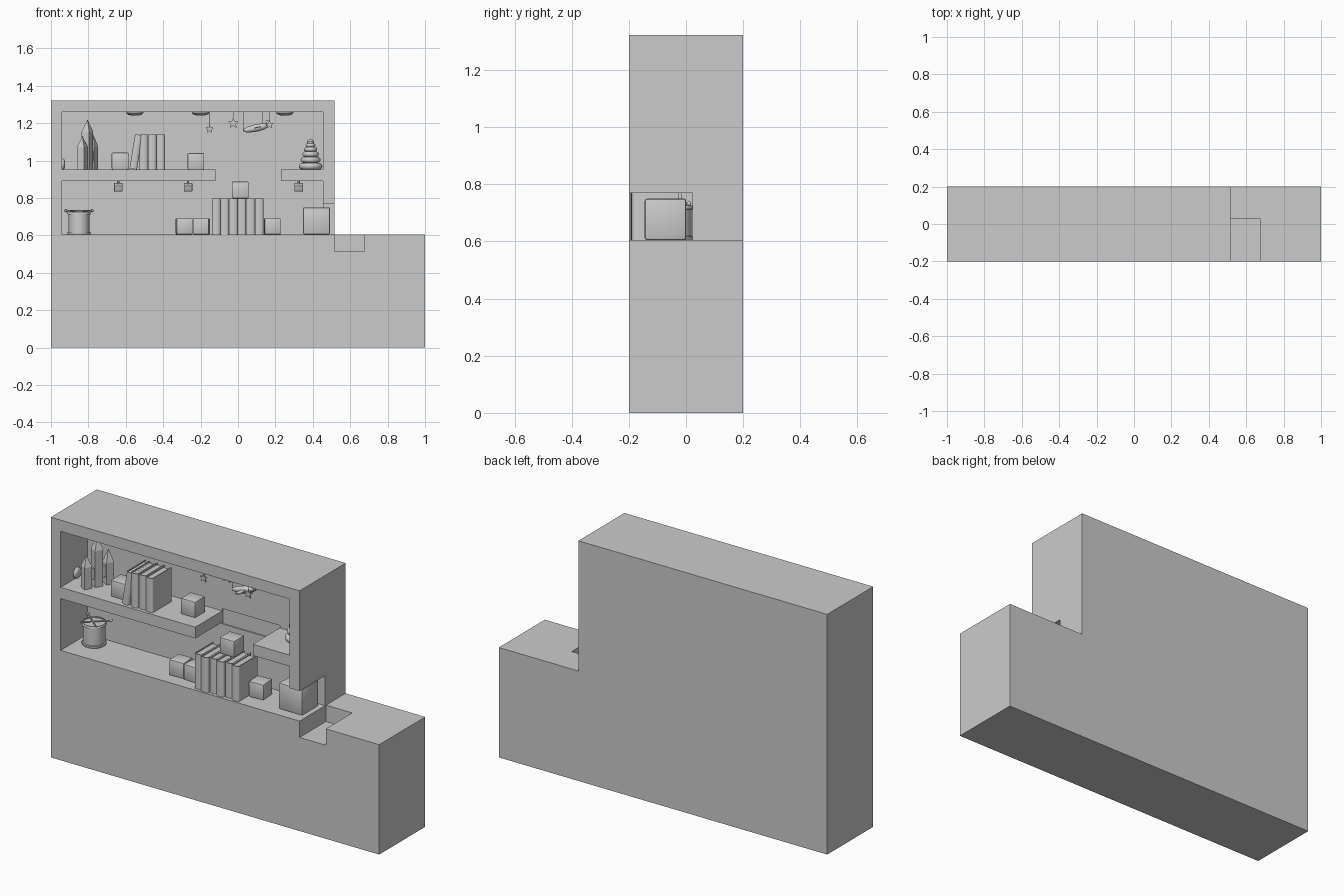
import bpy, bmesh, math
from mathutils import Matrix, Vector

if "Cube" in bpy.data.objects:
    bpy.data.objects.remove(bpy.data.objects["Cube"])

def finish(name, bm, loc=(0, 0, 0), rot=(0, 0, 0), smooth=False):
    bmesh.ops.recalc_face_normals(bm, faces=bm.faces)
    me = bpy.data.meshes.new(name)
    bm.to_mesh(me)
    bm.free()
    ob = bpy.data.objects.new(name, me)
    bpy.context.collection.objects.link(ob)
    ob.location, ob.rotation_euler = loc, rot
    if smooth:
        bpy.ops.object.select_all(action='DESELECT')
        bpy.context.view_layer.objects.active = ob
        ob.select_set(True)
        bpy.ops.object.shade_smooth_by_angle(angle=math.radians(40))
    return ob

def box(name, size, loc, rot=(0, 0, 0), bevel=0):
    bm = bmesh.new()
    bmesh.ops.create_cube(bm, size=1, matrix=Matrix.Diagonal((*size, 1)))
    if bevel:
        bmesh.ops.bevel(bm, geom=bm.edges[:], offset=bevel, segments=2, profile=0.5, affect='EDGES')
    return finish(name, bm, loc, rot, bool(bevel))

def span(name, x0, x1, y0, y1, z0, z1):
    return box(name, (x1 - x0, y1 - y0, z1 - z0), ((x0 + x1) / 2, (y0 + y1) / 2, (z0 + z1) / 2))

def prism(name, pts, vec, loc=(0, 0, 0), rot=(0, 0, 0), smooth=False):
    bm = bmesh.new()
    f = bm.faces.new([bm.verts.new(p) for p in pts])
    ext = bmesh.ops.extrude_face_region(bm, geom=[f])
    bmesh.ops.translate(bm, vec=vec, verts=[v for v in ext['geom'] if isinstance(v, bmesh.types.BMVert)])
    return finish(name, bm, loc, rot, smooth)

def lathe(name, profile, loc, rot=(0, 0, 0), n=32):
    bm = bmesh.new()
    vs = [bm.verts.new((r, 0, z)) for r, z in profile]
    es = [bm.edges.new(p) for p in zip(vs, vs[1:])]
    bmesh.ops.spin(bm, geom=vs + es, cent=(0, 0, 0), axis=(0, 0, 1), angle=2 * math.pi, steps=n)
    bmesh.ops.remove_doubles(bm, verts=bm.verts, dist=1e-5)
    return finish(name, bm, loc, rot, True)

def rod(name, a, b, r, n=8):
    a, b = Vector(a), Vector(b)
    d = b - a
    return lathe(name, [(0, 0), (r, 0), (r, d.length), (0, d.length)], a, d.to_track_quat('Z', 'Y').to_euler(), n)

# L-shaped cabinet with carved shelves, shelf gap, doorway and step
cabinet = prism('cabinet', [(x, -.2, z) for x, z in
                [(-1, 0), (1, 0), (1, .605), (.515, .605), (.515, 1.322), (-1, 1.322)]], (0, .4, 0))
for i, c in enumerate([(-.94, .455, -.3, .035, .605, .89), (-.94, .455, -.3, .035, .952, 1.26),
                       (-.12, .23, -.3, .042, .88, .965), (.44, .6, -.3, .022, .605, .77),
                       (.515, .675, -.3, .03, .515, .7)]):
    cut = span('cutter', *c)
    m = cabinet.modifiers.new('carve', 'BOOLEAN')
    m.object, m.operation, m.solver = cut, 'DIFFERENCE', 'EXACT'
    bpy.context.view_layer.objects.active = cabinet
    bpy.ops.object.modifier_apply(modifier=m.name)
    bpy.data.objects.remove(cut)

# Books: curved spine with two boards, and a page block
def book(x, y, z, w, h, depth=.165, tilt=0):
    def arc(hw, bulge):
        return [(-hw * math.cos(math.pi * k / 8), y0 - bulge * math.sin(math.pi * k / 8)) for k in range(9)]
    hw, t, y0 = w / 2, .005, .01
    outer = [(-hw, depth)] + arc(hw, .01) + [(hw, depth)]
    inner = [(hw - t, depth)] + arc(hw - t, .007)[::-1] + [(-hw + t, depth)]
    rot = (0, tilt, 0)
    prism('book_cover', [(a, b, 0) for a, b in outer + inner], (0, 0, h), (x, y, z), rot, True)
    off = Matrix.Rotation(tilt, 3, 'Y') @ Vector((0, depth / 2, h / 2))
    box('book_pages', (w - 2 * t, depth - .02, h - .012), Vector((x, y, z)) + off, rot)

for i, dy in enumerate((.01, 0, .012, .003, .014, .005)):
    book(-.117 + i * .046, -.195 + dy, .605, .045, .193)
for i in range(3):
    book(-.528 + .046 * (i + .5), -.187 + .006 * (i % 2), .952, .044, .188)
book(-.56, -.187, .955, .04, .185, tilt=.16)

# Toy blocks
for x, y, z, s, r in [(-.63, -.1, .952, .09, 0), (-.225, -.07, .952, .088, 0), (-.288, -.085, .605, .086, .06),
                      (-.196, -.09, .605, .086, -.06), (.012, -.07, .798, .09, 0), (.183, -.065, .605, .086, .06),
                      (.42, -.072, .605, .145, 0)]:
    box('toy_block', (s, s, s), (x, y, z + s / 2), (0, 0, r), s * .06)

# Toy castle: three pointed towers joined by a wall
ANG = math.radians(61)
for x, y, w, h, roof in [(-.832, -.13, .04, .12, .06), (-.805, -.075, .045, .2, .068), (-.775, -.02, .04, .12, .07)]:
    box('castle_tower', (w, w, h), (x, y, .952 + h / 2), (0, 0, ANG))
    bm = bmesh.new()
    bmesh.ops.create_cone(bm, cap_ends=True, segments=4, radius1=w * .74, radius2=0, depth=roof)
    finish('castle_roof', bm, (x, y, .952 + h + roof / 2), (0, 0, ANG + math.pi / 4))
box('castle_wall', (.13, .022, .06), (-.803, -.075, 1.025), (0, 0, ANG))

# Stacking rings with a cone top
prof = [(0, 0)]
zc = 0
for r, h in [(.063, .036), (.053, .032), (.044, .028), (.035, .024), (.026, .02)]:
    prof += [(r - h / 2 + h / 2 * math.cos(a), zc + h / 2 + h / 2 * math.sin(a))
             for a in [math.radians(-80 + 20 * k) for k in range(9)]]
    zc += h
prof += [(.018, zc), (.019, zc + .01), (.012, zc + .02), (0, zc + .024)]
lathe('stacking_rings', prof, (.388, -.035, .952))

# Drum with rims and crossed sticks
lathe('drum', [(0, 0), (.06, 0), (.062, .003), (.062, .012), (.056, .014), (.056, .106), (.062, .108),
               (.062, .117), (.06, .12), (.055, .12), (.055, .116), (0, .116)], (-.85, -.037, .605))
for s in (-1, 1):
    a, b = (-.85 + s * .05, -.09, .73), (-.85 - s * .07, .01, .732)
    rod('drumstick', a, b, .004)
    bm = bmesh.new()
    bmesh.ops.create_uvsphere(bm, u_segments=12, v_segments=8, radius=.008)
    finish('drumstick_tip', bm, b, smooth=True)

# Ceiling lamps and round wall button
dome = [(0, 0), (.046, 0), (.046, -.006), (.038, -.014), (.02, -.019), (0, -.02)]
for x in (-.552, -.2, .25):
    lathe('ceiling_lamp', dome, (x, -.08, 1.26))
lathe('wall_button', [(r * .65, z * .8) for r, z in dome], (-.94, -.06, .98), (0, -math.pi / 2, 0))

# Small spotlights under the shelf
for x in (-.64, -.267, .325):
    rod('spot_stem', (x, -.08, .89), (x, -.08, .865), .006)
    box('spot_head', (.045, .045, .035), (x, -.085, .857), (.35, 0, 0), .003)

# Hanging stars
for x, y, z, r in [(-.152, -.08, 1.168, .024), (-.025, -.06, 1.2, .032), (.168, -.15, 1.193, .026)]:
    pts = []
    for k in range(10):
        q = r if k % 2 == 0 else r * .42
        pts.append((q * math.sin(k * math.pi / 5), -.004, q * math.cos(k * math.pi / 5)))
    prism('hanging_star', pts, (0, .008, 0), (x, y, z))
    rod('star_string', (x, y, z + r * .9), (x, y, 1.26), .001, 6)

# Hanging airplane: body, wing, tail fins and strings
tilt = (0, math.radians(-12), 0)
lathe('plane_body', [(0, -.075), (.008, -.07), (.016, -.045), (.02, 0), (.017, .035), (.008, .06), (0, .07)],
      (.1, -.09, 1.175), (0, math.radians(78), 0), 20)
box('plane_wing', (.035, .13, .006), (.105, -.09, 1.178), tilt, .002)
box('plane_tail', (.02, .05, .005), (.158, -.09, 1.19), tilt)
box('plane_fin', (.02, .005, .03), (.16, -.09, 1.2), tilt)
rod('plane_string_front', (.028, -.09, 1.16), (.028, -.09, 1.26), .001, 6)
rod('plane_string_rear', (.13, -.09, 1.185), (.13, -.09, 1.26), .001, 6)
